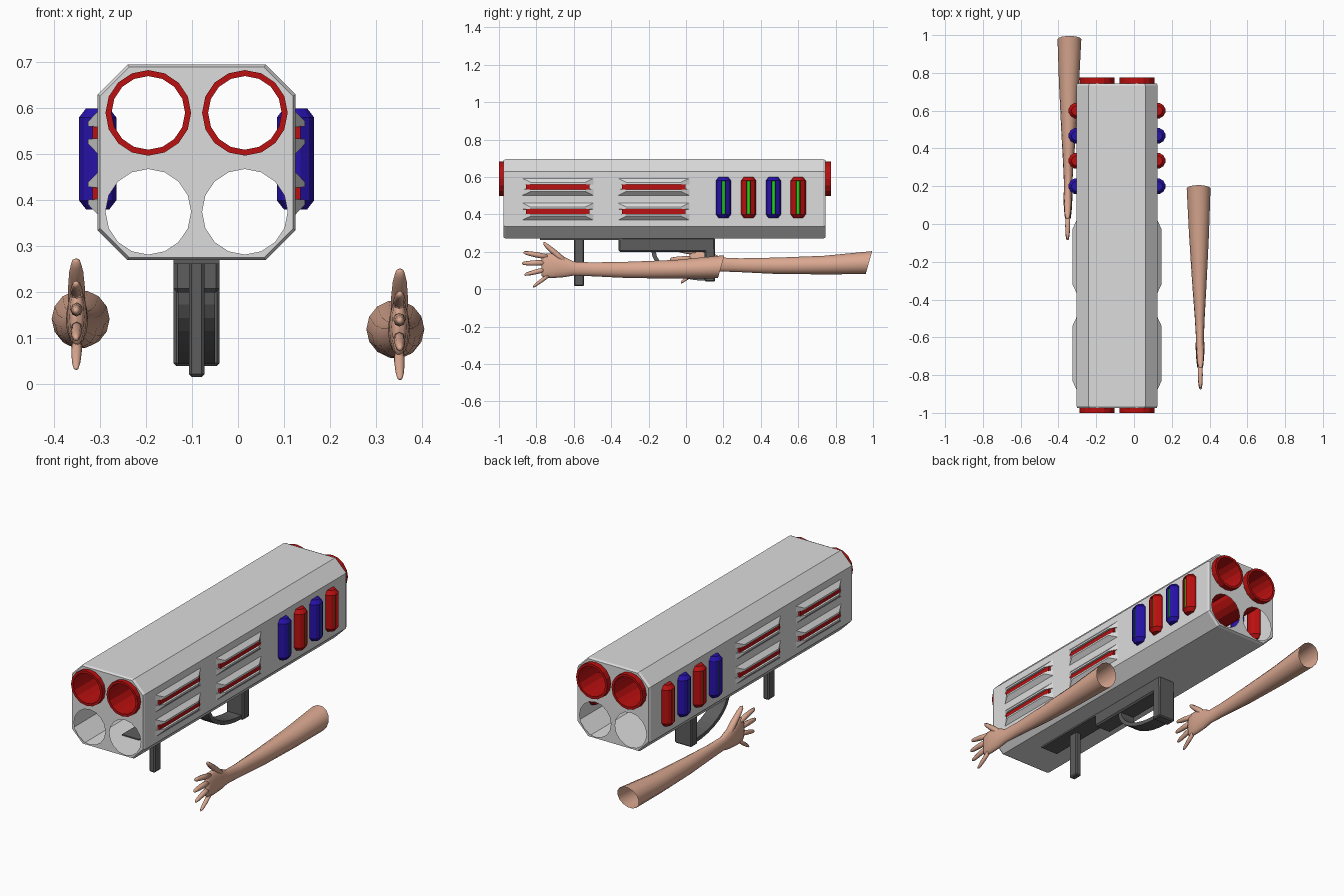
import bpy, bmesh
from math import cos, sin, pi
from mathutils import Vector

if "Cube" in bpy.data.objects:
    bpy.data.objects.remove(bpy.data.objects["Cube"])


def material(name, r, g, b):
    m = bpy.data.materials.new(name)
    m.use_nodes = True
    m.diffuse_color = (r, g, b, 1)
    m.node_tree.nodes["Principled BSDF"].inputs["Base Color"].default_value = (r, g, b, 1)
    return m


SHELL = material("light grey", 0.72, 0.72, 0.72)
RED = material("deep red", 0.5, 0.005, 0.005)
BLUE = material("deep blue", 0.02, 0.006, 0.4)
GREEN = material("bright green", 0.01, 0.7, 0.005)
DARK = material("dark grey", 0.11, 0.11, 0.11)
SKIN = material("skin", 0.7, 0.39, 0.28)

CX = -0.09       # centre line of the launcher
WALL = 0.215     # half width of the launcher


def finish(name, bm, mats, smooth=False, bevel=0):
    bmesh.ops.recalc_face_normals(bm, faces=bm.faces)
    me = bpy.data.meshes.new(name)
    bm.to_mesh(me)
    bm.free()
    for m in mats:
        me.materials.append(m)
    if smooth:
        me.shade_smooth()
    ob = bpy.data.objects.new(name, me)
    bpy.context.collection.objects.link(ob)
    if bevel:
        mod = ob.modifiers.new("edge", "BEVEL")
        mod.width, mod.segments = bevel, 1
    return ob


def skin(bm, rings, cap_start=False, cap_end=False, cyclic=False):
    """Bridge rings of points with quads."""
    vs = [[bm.verts.new(p) for p in ring] for ring in rings]
    pairs = list(zip(vs, vs[1:])) + ([(vs[-1], vs[0])] if cyclic else [])
    for a, b in pairs:
        n = len(a)
        for i in range(n):
            bm.faces.new((a[i], a[(i + 1) % n], b[(i + 1) % n], b[i]))
    if cap_start:
        bm.faces.new(vs[0])
    if cap_end:
        bm.faces.new(vs[-1])
    return vs


def ring_y(x, y, z, rx, rz, n=16, lean=0):
    """Ellipse facing along y."""
    return [(x + rx * cos(2 * pi * i / n), y + lean * rz * sin(2 * pi * i / n),
             z + rz * sin(2 * pi * i / n)) for i in range(n)]


def hull(name, points, mat, bevel=0):
    bm = bmesh.new()
    for p in points:
        bm.verts.new(p)
    bmesh.ops.convex_hull(bm, input=bm.verts)
    bmesh.ops.dissolve_limit(bm, angle_limit=0.01, verts=bm.verts, edges=bm.edges)
    return finish(name, bm, [mat], bevel=bevel)


def box(name, x, y, z, mat, bevel=0):
    return hull(name, [(a, b, c) for a in x for b in y for c in z], mat, bevel)


# Hollow eight-sided launcher shell with four openings in each end
BORES = [(CX + dx, z) for z in (0.59, 0.375) for dx in (-0.105, 0.105)]
MID_Z = 0.4825


def octagon(y, k=1):
    w, h, c = WALL, 0.2125, 0.065
    pts = [(w, h - c), (w - c, h), (c - w, h), (-w, h - c),
           (-w, c - h), (c - w, -h), (w - c, -h), (w, c - h)]
    return [(CX + k * a, y, MID_Z + k * b) for a, b in pts]


bm = bmesh.new()
rings = skin(bm, [octagon(-0.975, 0.975), octagon(-0.963), octagon(0.733), octagon(0.745, 0.975)])
for outline, y, ny in ((rings[0], -0.975, -1), (rings[-1], 0.745, 1)):
    edges = [bm.edges.get((outline[i], outline[i - 1])) for i in range(8)]
    for x, z in BORES:
        vs = [bm.verts.new(p) for p in ring_y(x, y, z, 0.093, 0.093)]
        edges += [bm.edges.new((vs[i], vs[i - 1])) for i in range(len(vs))]
    bmesh.ops.triangle_fill(bm, use_beauty=True, edges=edges, normal=(0, ny, 0))
bmesh.ops.dissolve_limit(bm, angle_limit=0.01, verts=bm.verts, edges=bm.edges)
finish("launcher_shell", bm, [SHELL])

# Two upper barrels running right through
for label, (x, z) in zip(("right", "left"), BORES[:2]):
    bm = bmesh.new()
    skin(bm, [ring_y(x, y, z, r, r) for y, r in
              ((-1, 0.093), (0.775, 0.093), (0.775, 0.08), (-1, 0.08))], cyclic=True)
    finish(label + "_barrel", bm, [RED])

for s, side in ((1, "left"), (-1, "right")):
    def out(d):
        return CX + s * (WALL + d)

    # Vents: a red strip between two wedge shaped louvres
    for y in (-0.685, -0.173):
        for z in (0.415, 0.547):
            box(side + "_vent_strip", (out(-0.01), out(0.011)), (y - 0.17, y + 0.17),
                (z - 0.014, z + 0.014), RED)
            for d in (1, -1):
                pts = [(out(-0.002), y + e * 0.195, z + d * h) for e in (1, -1) for h in (0.012, 0.048)]
                pts += [(out(0.021), y + e * 0.145, z + d * h) for e in (1, -1) for h in (0.014, 0.024)]
                hull(side + "_louvre", pts, SHELL)

    # Upright canisters with a sunken green gauge
    for i, y in enumerate((0.2, 0.335, 0.467, 0.6)):
        bm = bmesh.new()
        prof = [(0.026, 0.38), (0.042, 0.4), (0.042, 0.58), (0.026, 0.6)]
        skin(bm, [[(out(r * cos((k + 0.5) * pi / 6)), y + r * sin((k + 0.5) * pi / 6), z)
                   for k in range(12)] for r, z in prof], True, True)
        bmesh.ops.recalc_face_normals(bm, faces=bm.faces)
        gauge = [f for f in bm.faces if f.normal.x * s > 0.99]
        bmesh.ops.inset_individual(bm, faces=gauge, thickness=0.004, depth=-0.01)
        for f in gauge:
            f.material_index = 1
        finish(side + "_canister", bm, [RED if i % 2 else BLUE, GREEN])

# Underside: rail plate, trigger housing, rear grip, front post
box("rail_plate", (-0.14, -0.04), (-0.78, -0.34), (0.262, 0.276), DARK)
box("trigger_housing", (-0.14, -0.04), (-0.36, 0.155), (0.2, 0.276), DARK, 0.008)
box("rear_grip", (-0.14, -0.04), (0.1, 0.155), (0.04, 0.22), DARK, 0.006)
box("front_post", (-0.107, -0.073), (-0.6, -0.545), (0.016, 0.272), DARK, 0.006)

# Curved trigger guard
bm = bmesh.new()
arc = []
for i in range(9):
    t = i / 8 * pi / 2
    o = (0.11 - 0.295 * cos(t), 0.205 - 0.16 * sin(t))
    n = (0.11 - 0.272 * cos(t), 0.205 - 0.14 * sin(t))
    arc.append([(-0.13, *o), (-0.05, *o), (-0.05, *n), (-0.13, *n)])
skin(bm, arc, True, True)
finish("trigger_guard", bm, [DARK])

# Arms with open sleeves; thumb up, fingers pointing forwards
# Sections are y, x, z, half width, half height
FOREARM = [(0.188, 0.342, 0.12, 0.063, 0.063), (-0.05, 0.344, 0.107, 0.053, 0.051),
           (-0.3, 0.346, 0.103, 0.039, 0.045), (-0.5, 0.348, 0.106, 0.026, 0.038),
           (-0.6, 0.349, 0.11, 0.021, 0.038), (-0.65, 0.35, 0.118, 0.024, 0.055),
           (-0.71, 0.35, 0.125, 0.021, 0.067), (-0.755, 0.35, 0.125, 0.016, 0.066),
           (-0.772, 0.35, 0.125, 0.009, 0.056)]
# Each finger: root y, root z, tip y, tip z, thickness
FINGERS = [(-0.74, 0.173, -0.868, 0.196, 0.014), (-0.74, 0.142, -0.876, 0.138, 0.014),
           (-0.74, 0.108, -0.863, 0.078, 0.013), (-0.73, 0.077, -0.818, 0.013, 0.012),
           (-0.625, 0.13, -0.763, 0.246, 0.02)]
for s, side, dy, dz in ((1, "left", 0, 0), (-1, "right", 0.79, 0.022)):
    bm = bmesh.new()
    skin(bm, [ring_y(s * x, y + dy, z + dz, rx, rz, 14, 0.28 * (i == 0))
              for i, (y, x, z, rx, rz) in enumerate(FOREARM)], cap_end=True)
    for y0, z0, y1, z1, r in FINGERS:
        rings = []
        for t, k in ((0, 1), (0.45, 1.05), (0.8, 0.85), (0.95, 0.6), (1, 0.25)):
            p = Vector((s * 0.35, y0 + dy, z0 + dz)).lerp(Vector((s * 0.352, y1 + dy, z1 + dz)), t)
            rings.append(ring_y(*p, r * k * 0.9, r * k, 8))
        skin(bm, rings, True, True)
    finish(side + "_arm", bm, [SKIN], smooth=True)
